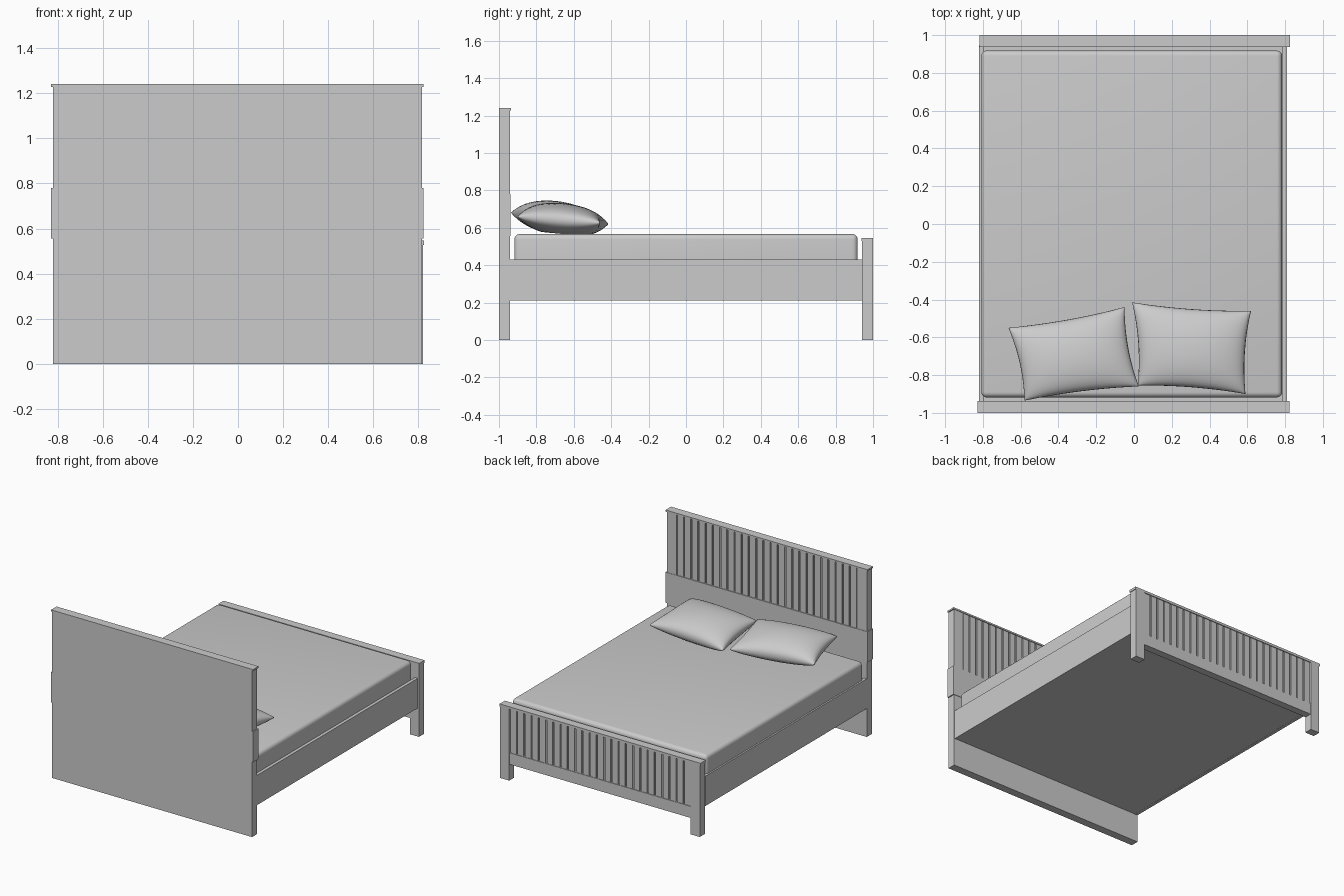
import bpy, bmesh, math
from mathutils import Vector

if "Cube" in bpy.data.objects:
    bpy.data.objects.remove(bpy.data.objects["Cube"])


def box(name, x0, x1, y0, y1, z0, z1, bevel=0.0, seg=1):
    bm = bmesh.new()
    bmesh.ops.create_cube(bm, size=1)
    for v in bm.verts:
        v.co = ((x0 + x1) / 2 + v.co.x * (x1 - x0),
                (y0 + y1) / 2 + v.co.y * (y1 - y0),
                (z0 + z1) / 2 + v.co.z * (z1 - z0))
    if bevel:
        bmesh.ops.bevel(bm, geom=bm.edges[:], offset=bevel, segments=seg,
                        profile=0.5, affect='EDGES')
    return finish(name, bm)


def finish(name, bm):
    me = bpy.data.meshes.new(name)
    bm.to_mesh(me)
    bm.free()
    ob = bpy.data.objects.new(name, me)
    bpy.context.collection.objects.link(ob)
    return ob


def smooth(ob, angle=50):
    bpy.ops.object.select_all(action='DESELECT')
    ob.select_set(True)
    bpy.context.view_layer.objects.active = ob
    bpy.ops.object.shade_smooth_by_angle(angle=math.radians(angle))


def planks(name, x0, x1, y0, y1, z0, z1, count, gap=0.012):
    # row of vertical boards separated by grooves
    plank = box(name, x0 + gap / 2, x0 + (x1 - x0) / count - gap / 2, y0, y1, z0, z1)
    arr = plank.modifiers.new("repeat", 'ARRAY')
    arr.count = count
    arr.use_relative_offset = False
    arr.use_constant_offset = True
    arr.constant_offset_displace = ((x1 - x0) / count, 0, 0)
    return plank


def pillow(name, corners, half, n=22):
    # corners: back-left, back-right, front-right, front-left
    a, b, c, d = (Vector(p) for p in corners)
    bm = bmesh.new()
    top, bottom = {}, {}
    for i in range(n + 1):
        for j in range(n + 1):
            # denser rows near the seam
            u = math.sin((i / n - 0.5) * math.pi)
            v = math.sin((j / n - 0.5) * math.pi)
            # edges pulled in between the corners
            s = (1 + u * (1 - 0.06 * (1 - v * v))) / 2
            t = (1 + v * (1 - 0.06 * (1 - u * u))) / 2
            p = a.lerp(b, s).lerp(d.lerp(c, s), t)
            h = half * ((1 - u * u) * (1 - v * v)) ** 0.42
            top[i, j] = bm.verts.new(p + Vector((0, 0, h)))
            if i in (0, n) or j in (0, n):
                bottom[i, j] = top[i, j]
            else:
                bottom[i, j] = bm.verts.new(p - Vector((0, 0, min(h, half * 0.85))))
    for i in range(n):
        for j in range(n):
            ring = [(i, j), (i + 1, j), (i + 1, j + 1), (i, j + 1)]
            bm.faces.new([top[k] for k in ring])
            bm.faces.new([bottom[k] for k in reversed(ring)])
    bmesh.ops.recalc_face_normals(bm, faces=bm.faces[:])
    smooth(finish(name, bm), 70)


# headboard: back panel, stiles, wide band, planks and cap
box("headboard_panel", -0.82, 0.815, -1.0, -0.952, 0.5, 1.228)
box("headboard_lower_panel", -0.82, 0.815, -1.0, -0.94, 0.0, 0.56)
box("headboard_stile_left", -0.82, -0.74, -0.999, -0.94, 0.56, 1.228)
box("headboard_stile_right", 0.735, 0.815, -0.999, -0.94, 0.56, 1.228)
box("headboard_band", -0.828, 0.823, -1.0, -0.937, 0.555, 0.78)
box("headboard_cap", -0.828, 0.823, -1.0, -0.936, 1.228, 1.24)
planks("headboard_planks", -0.74, 0.735, -0.96, -0.942, 0.77, 1.228, 25)

# footboard: legs, lower rail, planks and cap
box("footboard_leg_left", -0.813, -0.738, 0.942, 1.0, 0.0, 0.53)
box("footboard_leg_right", 0.745, 0.82, 0.942, 1.0, 0.0, 0.53)
box("footboard_lower_rail", -0.74, 0.747, 0.943, 0.998, 0.12, 0.205)
box("footboard_panel", -0.74, 0.747, 0.943, 0.984, 0.2, 0.53)
planks("footboard_planks", -0.738, 0.745, 0.975, 0.994, 0.2, 0.53, 25)
box("footboard_cap", -0.818, 0.825, 0.938, 1.0, 0.528, 0.546)

# side rails and bed base
box("side_rail_left", -0.82, -0.797, -0.945, 0.945, 0.21, 0.43)
box("side_rail_right", 0.787, 0.81, -0.945, 0.945, 0.21, 0.43)
box("bed_base", -0.80, 0.79, -0.94, 0.94, 0.211, 0.30)

# mattress
smooth(box("mattress", -0.808, 0.784, -0.918, 0.918, 0.29, 0.566, 0.028, 5))

# pillows
pillow("pillow_left", [(-0.58, -0.935, 0.68), (0.025, -0.86, 0.67),
                       (-0.05, -0.44, 0.63), (-0.665, -0.55, 0.64)], 0.088)
pillow("pillow_right", [(0.02, -0.855, 0.665), (0.59, -0.9, 0.66),
                        (0.62, -0.46, 0.625), (-0.01, -0.415, 0.62)], 0.088)
